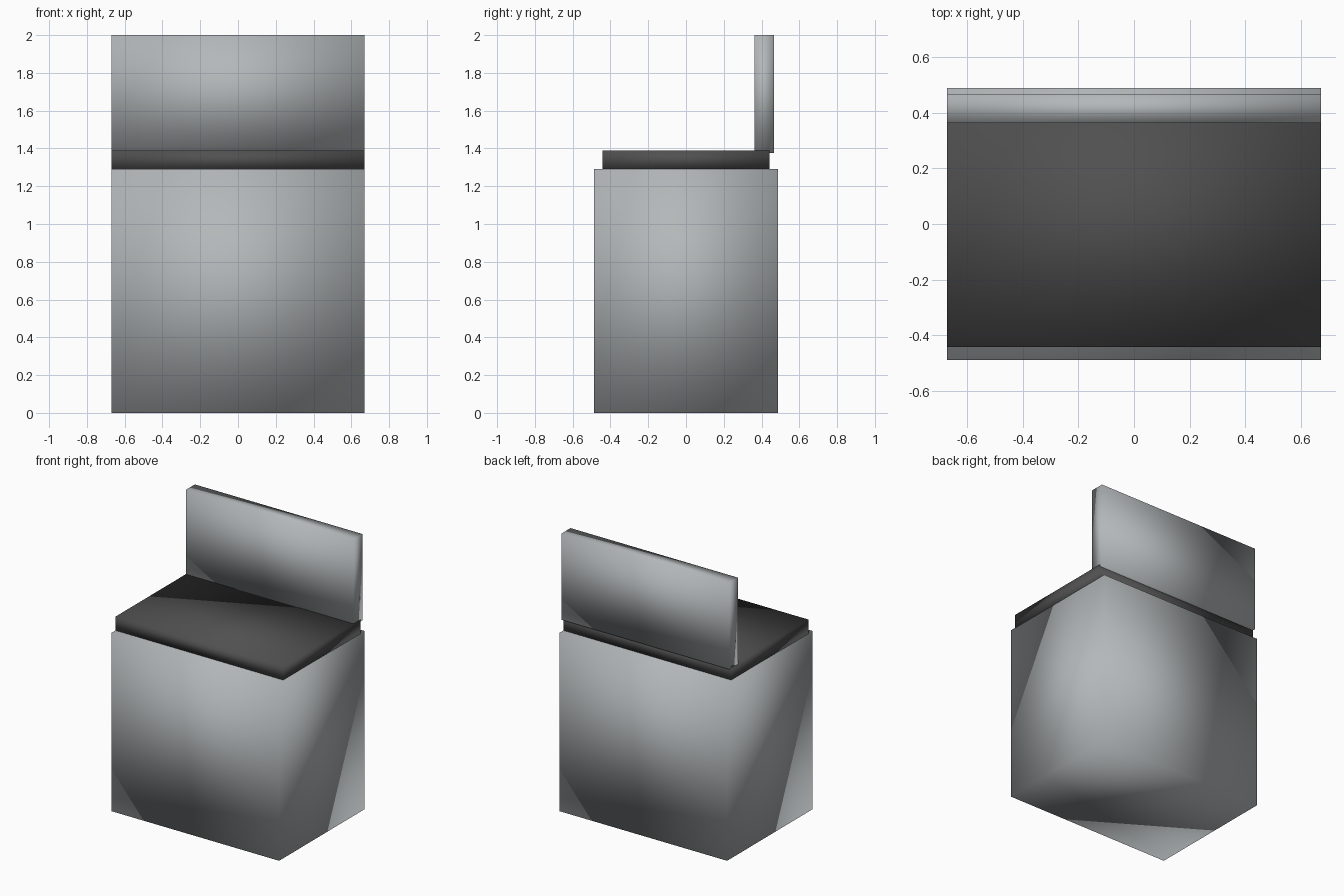
import bpy

# Remove the default cube
default = bpy.data.objects.get("Cube")
if default:
    bpy.data.objects.remove(default, do_unlink=True)


def make_material(name, color):
    mat = bpy.data.materials.new(name)
    mat.use_nodes = True
    rgba = (*color, 1.0)
    mat.diffuse_color = rgba
    mat.node_tree.nodes["Principled BSDF"].inputs["Base Color"].default_value = rgba
    return mat


def make_block(name, y_range, z_range, mat):
    """Full-width box with softly blended normals."""
    (y0, y1), (z0, z1) = y_range, z_range
    bpy.ops.mesh.primitive_cube_add(size=1, location=(0, (y0 + y1) / 2, (z0 + z1) / 2))
    obj = bpy.context.object
    obj.name = obj.data.name = name
    obj.scale = (WIDTH, y1 - y0, z1 - z0)
    bpy.ops.object.transform_apply(location=False, rotation=False, scale=True)
    bpy.ops.object.shade_smooth()
    obj.data.materials.append(mat)
    return obj


WIDTH = 1.342
grey = make_material("pale grey", (0.45, 0.475, 0.485))
charcoal = make_material("charcoal", (0.08, 0.08, 0.08))

# Solid base, thin seat pad and upright back panel
make_block("seat_base", (-0.488, 0.488), (0, 1.29), grey)
make_block("seat_cushion", (-0.442, 0.442), (1.288, 1.39), charcoal)
make_block("backrest", (0.362, 0.465), (1.376, 2.0), grey)
